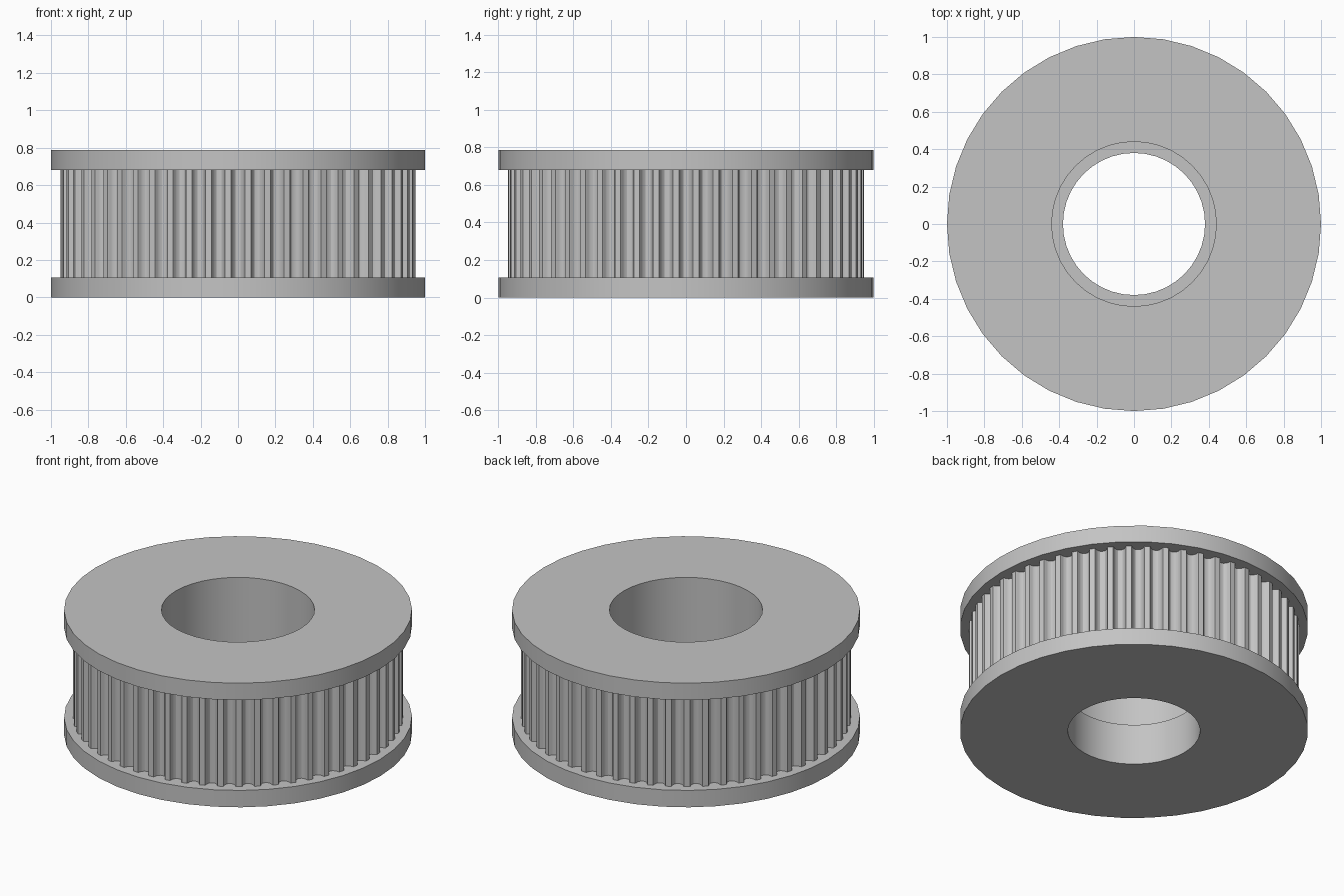
import bpy, bmesh
from math import cos, sin, tau, radians

cube = bpy.data.objects.get("Cube")
if cube:
    bpy.data.objects.remove(cube)

HEIGHT = 0.787
FLANGE = 0.107
TEETH = 56
TOOTH_R = 0.948
CORE_R = 0.86

grey = bpy.data.materials.new("plain grey")
grey.use_nodes = True
colour = (0.55, 0.55, 0.55, 1)
grey.diffuse_color = colour
grey.node_tree.nodes["Principled BSDF"].inputs["Base Color"].default_value = colour


def finish(name, bm):
    bmesh.ops.recalc_face_normals(bm, faces=bm.faces)
    mesh = bpy.data.meshes.new(name)
    bm.to_mesh(mesh)
    bm.free()
    mesh.materials.append(grey)
    obj = bpy.data.objects.new(name, mesh)
    bpy.context.collection.objects.link(obj)
    bpy.ops.object.select_all(action='DESELECT')
    obj.select_set(True)
    bpy.context.view_layer.objects.active = obj
    bpy.ops.object.shade_smooth_by_angle(angle=radians(25))
    return obj


def lathe(name, profile, segments):
    """Revolve a closed (radius, height) profile about z."""
    bm = bmesh.new()
    rings = [[bm.verts.new((r * cos(tau * i / segments), r * sin(tau * i / segments), z))
              for r, z in profile] for i in range(segments)]
    n = len(profile)
    for i, ring in enumerate(rings):
        following = rings[(i + 1) % segments]
        for j in range(n):
            k = (j + 1) % n
            bm.faces.new((ring[j], following[j], following[k], ring[k]))
    return finish(name, bm)


# Flanged body with a stepped bore
top = HEIGHT - FLANGE
lathe("flanged_body", [
    (0.38, 0), (1, 0), (1, FLANGE), (CORE_R, FLANGE), (CORE_R, top), (1, top),
    (1, HEIGHT), (0.44, HEIGHT), (0.44, 0.26), (0.38, 0.26)], 40)

# Toothed rim: rounded grooves as (sideways offset, depth), mirrored
half = [(0.037, 0), (0.033, 0.008), (0.030, 0.018), (0.025, 0.028), (0.014, 0.038)]
groove = [(-w, d) for w, d in half] + [(0, 0.041)] + [(w, d) for w, d in reversed(half)]
outline = []
for t in range(TEETH):
    a = tau * t / TEETH
    for w, d in groove:
        r = TOOTH_R - d
        outline.append((r * cos(a) - w * sin(a), r * sin(a) + w * cos(a)))

bm = bmesh.new()
low = [bm.verts.new((x, y, FLANGE - 0.01)) for x, y in outline]
high = [bm.verts.new((x, y, top + 0.01)) for x, y in outline]
for i in range(len(outline)):
    k = (i + 1) % len(outline)
    bm.faces.new((low[i], low[k], high[k], high[i]))
finish("toothed_rim", bm)
